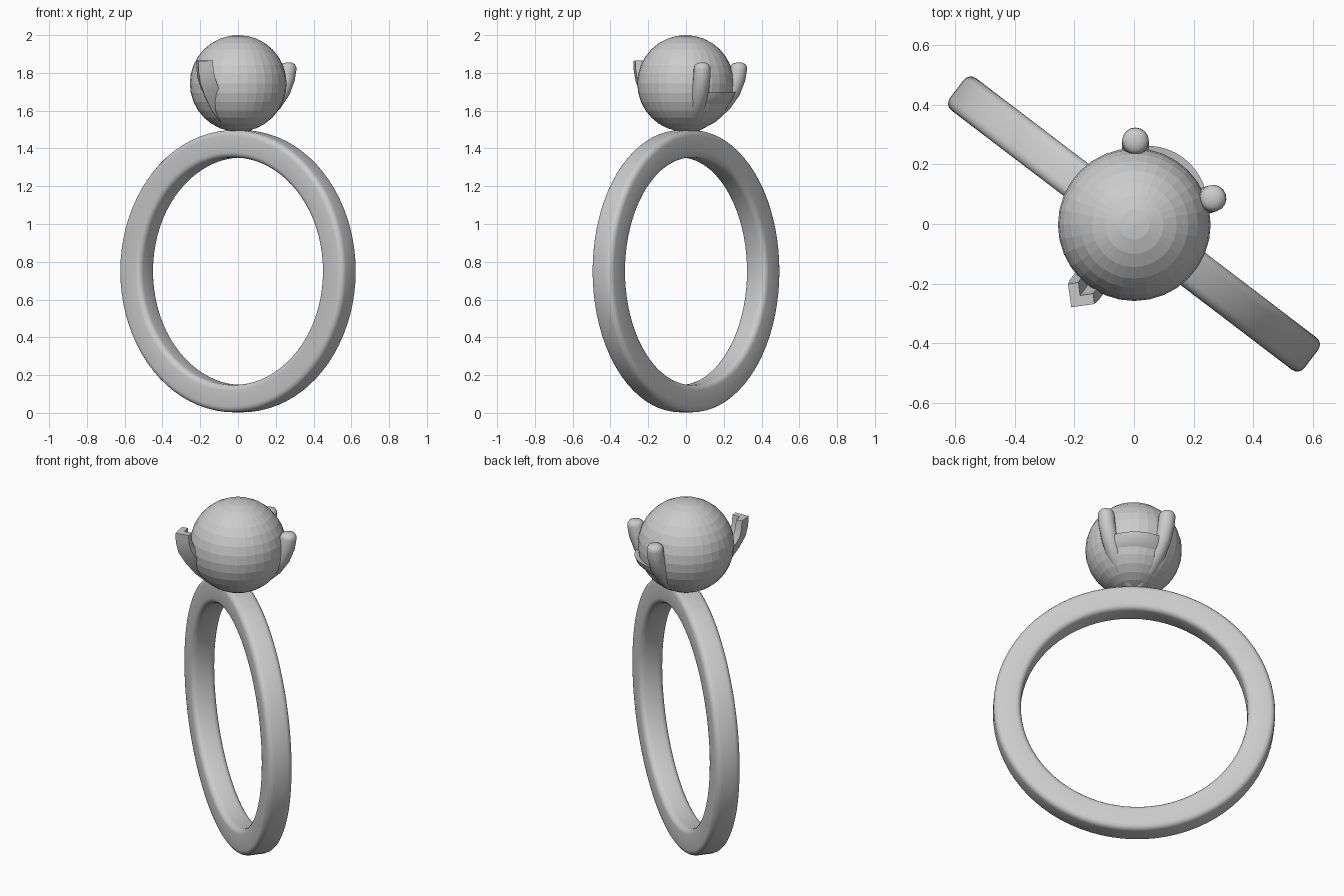
import bpy, bmesh, math
from mathutils import Vector

if "Cube" in bpy.data.objects:
    bpy.data.objects.remove(bpy.data.objects["Cube"])


def finish(name, bm, smooth=True):
    bmesh.ops.recalc_face_normals(bm, faces=bm.faces[:])
    me = bpy.data.meshes.new(name)
    bm.to_mesh(me)
    bm.free()
    ob = bpy.data.objects.new(name, me)
    bpy.context.collection.objects.link(ob)
    if smooth:
        bpy.ops.object.select_all(action='DESELECT')
        ob.select_set(True)
        bpy.context.view_layer.objects.active = ob
        bpy.ops.object.shade_smooth_by_angle(angle=math.radians(40))
    return ob


def loft(bm, rings, closed=False):
    """Skin rings of points; cap the ends unless the loop is closed."""
    loops = [[bm.verts.new(p) for p in r] for r in rings]
    n = len(loops[0])
    pairs = list(zip(loops, loops[1:])) + ([(loops[-1], loops[0])] if closed else [])
    for a, b in pairs:
        for i in range(n):
            j = (i + 1) % n
            bm.faces.new((a[i], a[j], b[j], b[i]))
    if not closed:
        bm.faces.new(loops[0][::-1])
        bm.faces.new(loops[-1])


def prong(name, azimuth, path, section):
    """Sweep a section along (radius, height, scale) steps in a vertical plane."""
    az = math.radians(azimuth)
    out = Vector((math.cos(az), math.sin(az), 0))
    side = Vector((-math.sin(az), math.cos(az), 0))
    up = Vector((0, 0, 1))
    rings = []
    for k, (r, z, s) in enumerate(path):
        a, b = path[max(k - 1, 0)], path[min(k + 1, len(path) - 1)]
        d = Vector((b[0] - a[0], b[1] - a[1])).normalized()
        normal = out * d.y - up * d.x
        rings.append([out * r + up * z + side * (u * s) + normal * (v * s)
                      for u, v in section])
    bm = bmesh.new()
    loft(bm, rings)
    return finish(name, bm)


# Band: rounded rectangular section turned about its own axis
half_w, half_t, bev = 0.068, 0.0725, 0.03
profile = []
for q, (su, sv) in enumerate(((1, 1), (-1, 1), (-1, -1), (1, -1))):
    for k in range(5):
        t = math.pi / 2 * (q + k / 4)
        profile.append((su * (half_w - bev) + bev * math.cos(t),
                        sv * (half_t - bev) + bev * math.sin(t)))
ang = math.radians(-37.3)
along = Vector((math.cos(ang), math.sin(ang), 0))
across = Vector((-math.sin(ang), math.cos(ang), 0))
rings = []
for i in range(80):
    t = 2 * math.pi * i / 80
    radial = along * math.cos(t) + Vector((0, 0, math.sin(t)))
    rings.append([Vector((0, 0, 0.75)) + radial * (0.6745 + v) + across * u
                  for u, v in profile])
bm = bmesh.new()
loft(bm, rings, closed=True)
finish("band", bm)

# Faceted round stone
bm = bmesh.new()
bmesh.ops.create_uvsphere(bm, u_segments=32, v_segments=16, radius=0.256)
bmesh.ops.translate(bm, verts=bm.verts[:], vec=(0.001, -0.002, 1.744))
finish("stone", bm, smooth=False)

# Two round prongs with domed tips
circle = [(0.045 * math.cos(math.tau * i / 16), 0.045 * math.sin(math.tau * i / 16))
          for i in range(16)]
stem = [(0.03, 1.51, 0.7), (0.07, 1.537, 0.85), (0.13, 1.576, 1), (0.2, 1.64, 1),
        (0.245, 1.705, 1), (0.27, 1.77, 1), (0.279, 1.825, 1)]
dome = [(0.281, 1.838, 0.92), (0.282, 1.848, 0.72), (0.282, 1.854, 0.35)]
prong("back_prong", 89, stem + dome, circle)
prong("right_prong", 18, stem + dome, circle)

# Angular prong with an L-shaped section
angle_section = [(0, 0.055), (0.062, -0.007), (0.034, -0.035),
                 (0, 0), (-0.034, -0.035), (-0.062, -0.007)]
prong("front_prong", 233,
      [(0.03, 1.51, 0.45), (0.08, 1.54, 0.65), (0.14, 1.58, 0.8), (0.2, 1.64, 0.9),
       (0.25, 1.71, 0.95), (0.285, 1.77, 0.95), (0.297, 1.815, 0.9), (0.3, 1.865, 0.9)],
      angle_section)

# Small curved web bridging the two round prongs
rings = []
for i in range(13):
    f = i / 12
    az = math.radians(18 + 71 * f)
    bulge = 0.26 + 0.017 * math.sin(math.pi * f)
    rings.append([(r * math.cos(az), r * math.sin(az), z) for r, z in
                  ((0.23, 1.69), (bulge, 1.70), (bulge - 0.012, 1.67),
                   (0.235, 1.64), (0.21, 1.62))])
bm = bmesh.new()
loft(bm, rings)
finish("prong_web", bm)
